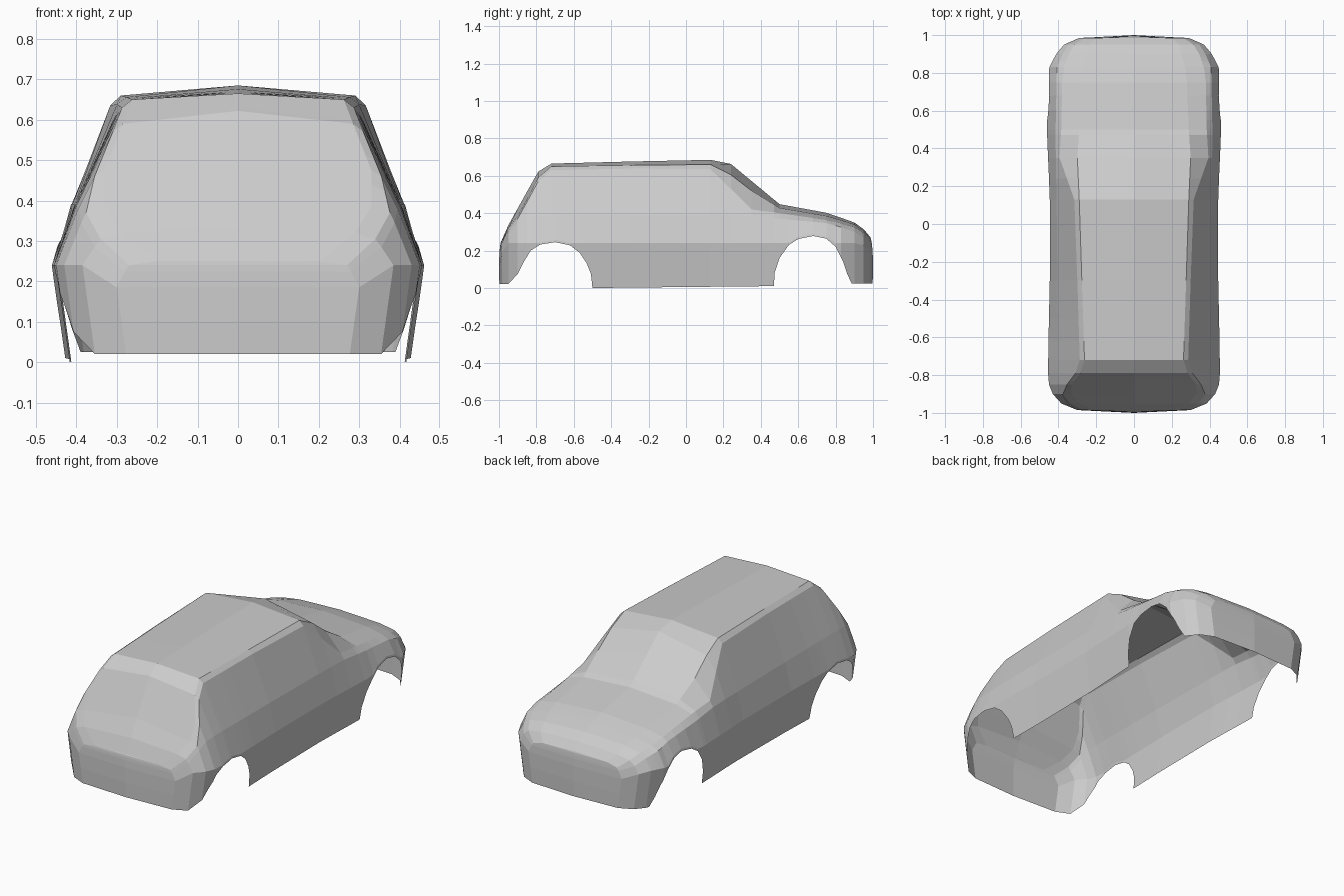
import bpy, bmesh

# Body sections along y: y, half width, belt x/z, window-frame x/z, roof-edge x/z, centre z
KEYS = [
    (-.985, .300, .280, .225, .270, .240, .200, .250, .255),
    (-.95, .385, .355, .285, .340, .305, .290, .320, .335),
    (-.90, .430, .388, .345, .376, .370, .330, .385, .425),
    (-.85, .450, .395, .380, .355, .460, .330, .475, .515),
    (-.79, .455, .400, .388, .310, .570, .285, .590, .622),
    (-.72, .455, .402, .390, .287, .630, .262, .650, .665),
    (-.30, .446, .405, .390, .300, .638, .276, .656, .676),
    (.13, .446, .410, .390, .316, .636, .290, .660, .685),
    (.24, .450, .412, .390, .355, .530, .295, .605, .663),
    (.35, .455, .414, .388, .394, .420, .300, .520, .572),
    (.50, .461, .415, .370, .385, .400, .290, .428, .448),
    (.75, .457, .410, .347, .380, .364, .280, .385, .402),
    (.83, .448, .408, .325, .370, .345, .270, .362, .375),
    (.90, .412, .378, .300, .345, .325, .250, .340, .350),
    (.95, .370, .345, .268, .315, .293, .240, .305, .314),
    (.985, .290, .270, .235, .260, .250, .200, .265, .272),
]
# Lower edge (y, z): bumpers, sills and wheel arches
EDGE = [(-.985, .02), (-.95, .02), (-.90, .075), (-.87, .135), (-.83, .20),
        (-.78, .232), (-.70, .245), (-.62, .228), (-.57, .19), (-.53, .13),
        (-.508, .075), (-.50, 0), (.47, .01), (.474, .08), (.50, .16),
        (.55, .23), (.60, .262), (.68, .278), (.75, .264), (.80, .22),
        (.84, .14), (.86, .08), (.885, .025), (.985, .025)]


def sample(table, y):
    for a, b in zip(table, table[1:]):
        if y <= b[0]:
            t = (y - a[0]) / (b[0] - a[0])
            return [p + (q - p) * t for p, q in zip(a, b)]
    return table[-1]


def section(y):
    _, w, x3, z3, x4, z4, x5, z5, zc = sample(KEYS, y)
    zb = sample(EDGE, y)[1]
    z2 = max(min(.24, z3 - .04), zb + .012)
    z1 = (zb + z2) / 2

    def side(z):
        return w - abs(.24 - z) * (.14 if z < .24 else .25)
    lower = [(side(z) if z3 > .28 else w - (z2 - z) * .14, y, z)
             for z in (zb, z1, z2)]
    return lower + [(x3, y, z3), (x4, y, z4), (x5, y, z5), (0, y, zc)]


def end_line(y, sign):
    # Collapse the last section on to the centre line to close the bumper
    reach = (.998, 1, .998, .994, .991, .988, .985)
    return [(0, sign * r, p[2]) for r, p in zip(reach, section(y))]


stations = sorted({r[0] for r in KEYS} | {r[0] for r in EDGE})
rows = [end_line(-.985, -1)] + [section(y) for y in stations] + [end_line(.985, 1)]

# Half shell lofted through the sections, open underneath
bm = bmesh.new()
grid = [[bm.verts.new(p) for p in row] for row in rows]
for a, b in zip(grid, grid[1:]):
    for i in range(len(a) - 1):
        bm.faces.new((a[i], b[i], b[i + 1], a[i + 1]))
bmesh.ops.remove_doubles(bm, verts=bm.verts, dist=.0005)

# Mirror to the other side
geom = bm.verts[:] + bm.edges[:] + bm.faces[:]
bmesh.ops.mirror(bm, geom=geom, axis='X', merge_dist=.0005)
bmesh.ops.recalc_face_normals(bm, faces=bm.faces)
mesh = bpy.data.meshes.new("car_body_shell")
bm.to_mesh(mesh)
bm.free()
body = bpy.data.objects.new("car_body_shell", mesh)
bpy.context.collection.objects.link(body)
